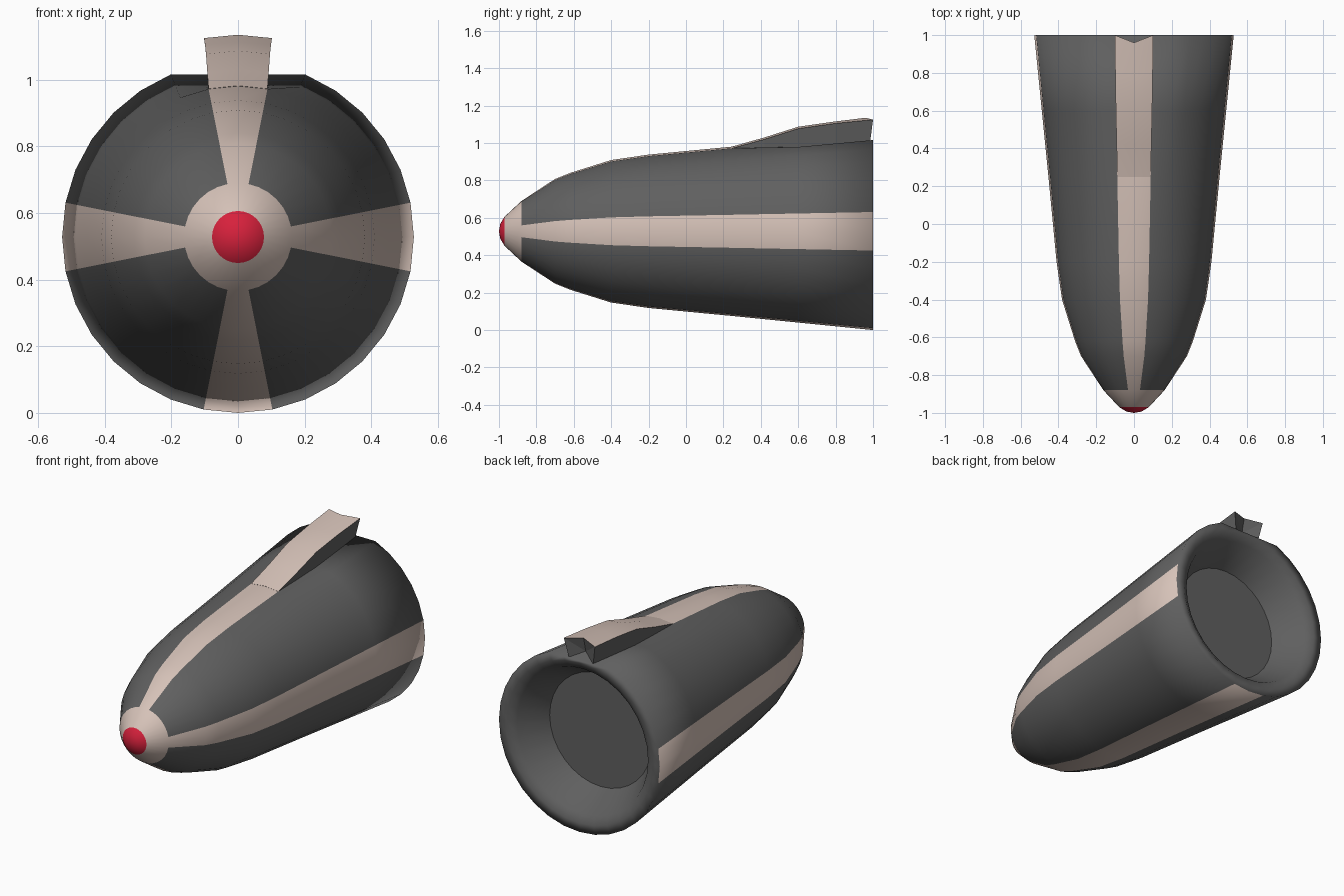
import bpy, bmesh, math

if "Cube" in bpy.data.objects:
    bpy.data.objects.remove(bpy.data.objects["Cube"])

SIDES = 32
CZ = 0.528


def material(name, rgb):
    m = bpy.data.materials.new(name)
    m.diffuse_color = (*rgb, 1)
    m.use_nodes = True
    m.node_tree.nodes["Principled BSDF"].inputs["Base Color"].default_value = m.diffuse_color
    return m


MATS = [material("dark grey", (0.115, 0.115, 0.115)),
        material("pale beige", (0.67, 0.54, 0.48)),
        material("red", (0.68, 0.015, 0.045))]


def finish(bm, name):
    bmesh.ops.recalc_face_normals(bm, faces=bm.faces[:])
    mesh = bpy.data.meshes.new(name)
    bm.to_mesh(mesh)
    bm.free()
    for m in MATS:
        mesh.materials.append(m)
    ob = bpy.data.objects.new(name, mesh)
    bpy.context.collection.objects.link(ob)
    return ob


# Body: lathe around the y axis (y, radius), then lip and recess at the back
OUTER = [(-0.993, 0.04), (-0.97, 0.078), (-0.88, 0.162), (-0.70, 0.28),
         (-0.62, 0.312), (-0.40, 0.381), (-0.20, 0.41), (0.25, 0.453),
         (0.60, 0.488), (1.0, 0.528)]
INNER = [(1.0, 0.475), (0.97, 0.43), (0.80, 0.335)]

bm = bmesh.new()
rings = []
for k, (y, r) in enumerate(OUTER + INNER):
    ring = []
    for i in range(SIDES):
        a = 2 * math.pi * i / SIDES
        z = r * math.cos(a)
        if 0.5 < y and k < len(OUTER):          # flat bed under the fin
            z = min(z, r * math.cos(math.pi / 8))
        ring.append(bm.verts.new((r * math.sin(a), y, CZ + z)))
    rings.append(ring)

for k in range(len(rings) - 1):
    for i in range(SIDES):
        j = (i + 1) % SIDES
        f = bm.faces.new((rings[k][i], rings[k][j], rings[k + 1][j], rings[k + 1][i]))
        f.smooth = True
        stripe = i % 8 in (0, 7)                # two faces every quarter turn
        under_fin = i in (0, SIDES - 1) and k >= 7
        if k == 0:
            f.material_index = 2
        elif k == 1:
            f.material_index = 1
        elif k < len(OUTER) - 1 and stripe and not under_fin:
            f.material_index = 1

# Nose tip and recess floor
tip = bm.verts.new((0, -1, CZ))
for i in range(SIDES):
    f = bm.faces.new((tip, rings[0][i], rings[0][(i + 1) % SIDES]))
    f.material_index = 2
    f.smooth = True
bm.faces.new(rings[-1])
finish(bm, "body_shell")

# Fin: rising top ridge with undercut sides and a notched rear
# (y side, y centre, half width top, z side, z centre, half width foot, z foot)
SECTIONS = [(0.25, 0.25, 0.0885, 0.973, 0.982, 0.088, 0.95),
            (0.42, 0.42, 0.092, 1.02, 1.03, 0.088, 0.965),
            (0.60, 0.60, 0.096, 1.077, 1.087, 0.086, 0.978),
            (0.80, 0.78, 0.099, 1.105, 1.113, 0.084, 0.995),
            (1.00, 0.96, 0.102, 1.125, 1.135, 0.08, 1.01)]
bm = bmesh.new()
loops = []
for n, (ys, yc, wt, zs, zc, wf, zf) in enumerate(SECTIONS):
    yf = 0.985 if n == len(SECTIONS) - 1 else ys
    loops.append([bm.verts.new(p) for p in (
        (-wf, yf, zf), (-wt, ys, zs), (0, yc, zc), (wt, ys, zs), (wf, yf, zf))])
for a, b in zip(loops, loops[1:]):
    for i in range(5):
        j = (i + 1) % 5
        f = bm.faces.new((a[i], a[j], b[j], b[i]))
        f.material_index = 1 if i in (1, 2) else 0
        f.smooth = i in (1, 2)
bm.faces.new(loops[0])
# Concave rear of the fin
notch = bm.verts.new((0, 0.94, 1.05))
for i in range(5):
    bm.faces.new((loops[-1][i], loops[-1][(i + 1) % 5], notch))
for e in bm.edges:
    if len({f.material_index for f in e.link_faces}) > 1:
        e.smooth = False
finish(bm, "top_fin")
